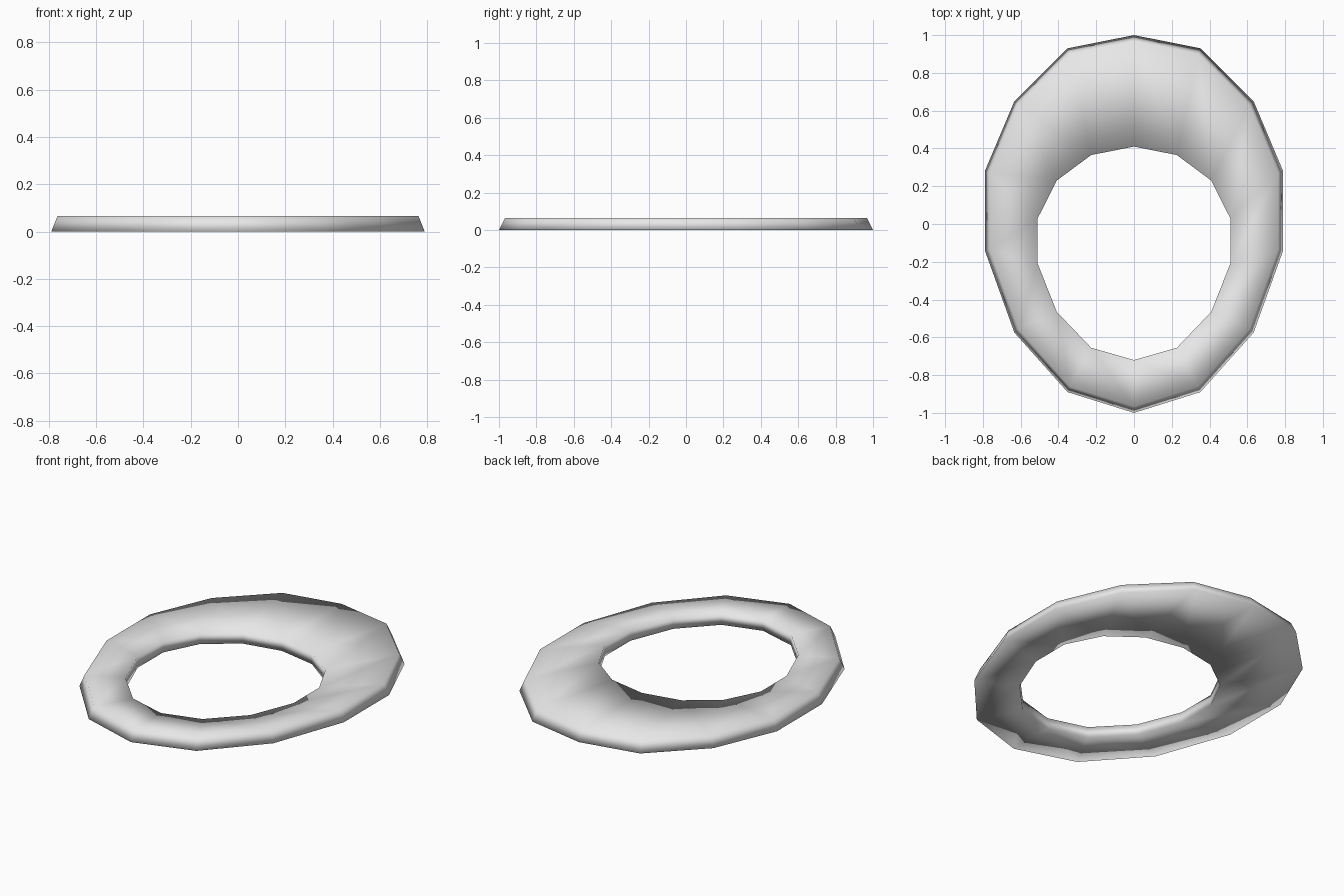
import bpy
import bmesh
import math

cube = bpy.data.objects.get("Cube")
if cube:
    bpy.data.objects.remove(cube, do_unlink=True)

SIDES = 14
HEIGHT = 0.065
TOP_SCALE = 0.967

# Depth of each corner, from the back round to the front
OUTER_Y = [1.0, 0.93, 0.65, 0.28, -0.14, -0.575, -0.89, -1.0]
INNER_Y = [0.41, 0.365, 0.23, 0.03, -0.21, -0.465, -0.655, -0.72]


def outline(half_width, depths, z, scale=1.0):
    """Closed oval outline, mirrored left to right."""
    points = []
    for i in range(SIDES):
        x = half_width * math.sin(math.tau * i / SIDES)
        y = depths[min(i, SIDES - i)]
        points.append((x * scale, y * scale, z))
    return points


# Plain pale material
pale = bpy.data.materials.new("pale_grey")
pale.use_nodes = True
colour = (0.8, 0.8, 0.8, 1.0)
pale.diffuse_color = colour
pale.node_tree.nodes["Principled BSDF"].inputs["Base Color"].default_value = colour

# Seat ring: four outlines joined into a closed band
loops = [
    outline(0.81, OUTER_Y, 0),
    outline(0.81, OUTER_Y, HEIGHT, TOP_SCALE),
    outline(0.523, INNER_Y, HEIGHT),
    outline(0.523, INNER_Y, 0),
]
bm = bmesh.new()
rings = [[bm.verts.new(p) for p in loop] for loop in loops]
for k, ring in enumerate(rings):
    following = rings[(k + 1) % len(rings)]
    for i in range(SIDES):
        j = (i + 1) % SIDES
        face = bm.faces.new((ring[i], ring[j], following[j], following[i]))
        face.smooth = True
bmesh.ops.recalc_face_normals(bm, faces=bm.faces)

mesh = bpy.data.meshes.new("seat_ring")
bm.to_mesh(mesh)
bm.free()
mesh.materials.append(pale)
seat = bpy.data.objects.new("seat_ring", mesh)
bpy.context.collection.objects.link(seat)
